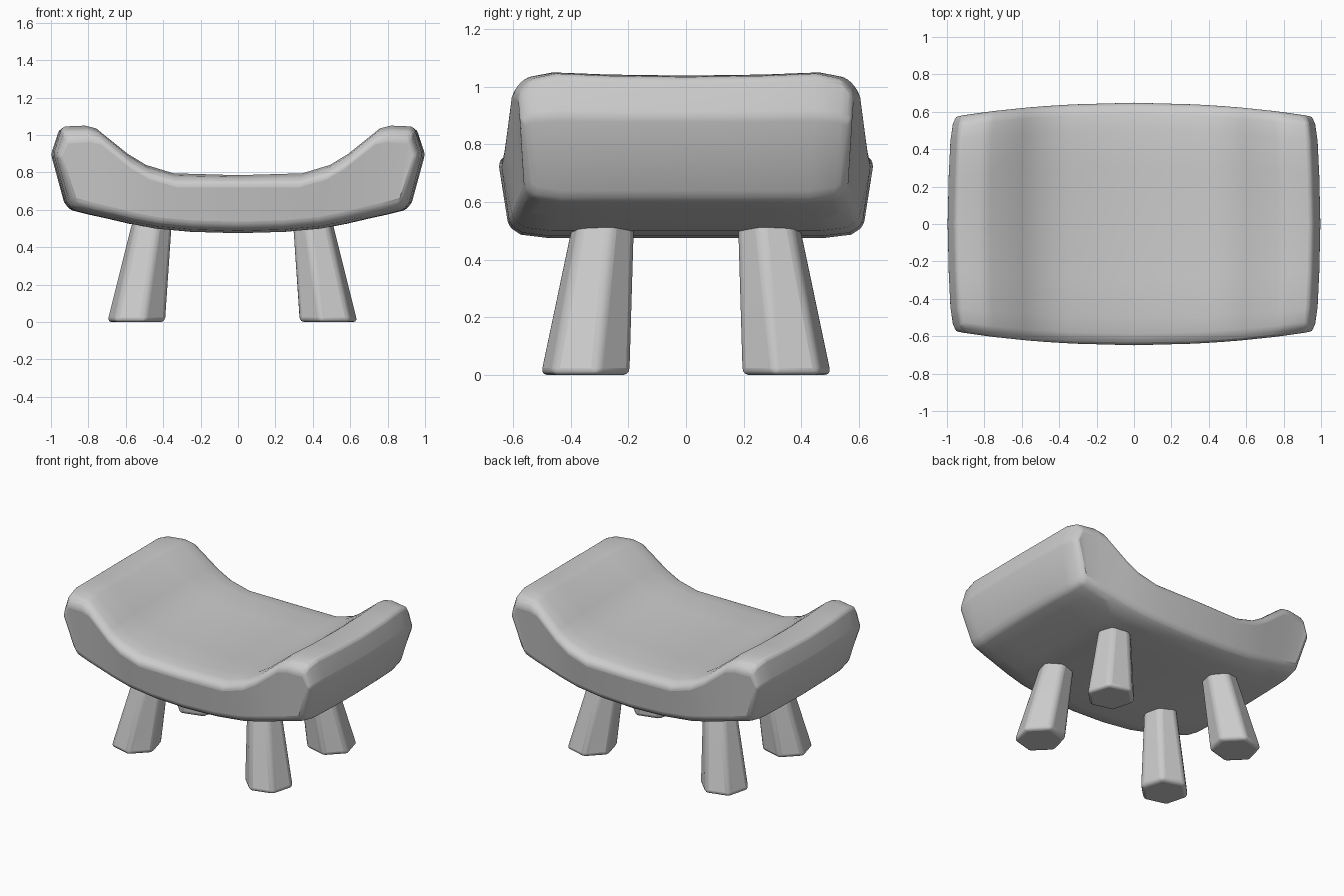
import bpy, bmesh
from math import cos, sin, radians

cube = bpy.data.objects.get("Cube")
if cube:
    bpy.data.objects.remove(cube, do_unlink=True)

grey = bpy.data.materials.new("plain grey")
grey.use_nodes = True
grey.diffuse_color = (0.6, 0.6, 0.6, 1)
grey.node_tree.nodes["Principled BSDF"].inputs["Base Color"].default_value = (0.6, 0.6, 0.6, 1)


def finish(name, bm, bevel):
    """Turn a bmesh into a smooth object with softened edges."""
    bmesh.ops.recalc_face_normals(bm, faces=bm.faces)
    mesh = bpy.data.meshes.new(name)
    bm.to_mesh(mesh)
    bm.free()
    mesh.materials.append(grey)
    ob = bpy.data.objects.new(name, mesh)
    bpy.context.collection.objects.link(ob)
    mod = ob.modifiers.new("soft edges", "BEVEL")
    mod.width = bevel
    mod.segments = 3
    mod.limit_method = "ANGLE"
    mod.angle_limit = radians(28)
    bpy.ops.object.select_all(action="DESELECT")
    ob.select_set(True)
    bpy.context.view_layer.objects.active = ob
    bpy.ops.object.shade_smooth_by_angle(angle=radians(40))
    return ob


# Seat: matching top and bottom points of the curved profile, from middle to end
top = [(0, .785), (.35, .795), (.5, .84), (.6, .9), (.77, 1.035), (.83, 1.05), (.955, 1.045), (1.0, .9)]
low = [(0, .475), (.25, .482), (.45, .5), (.58, .525), (.7, .553), (.8, .575), (.9, .6), (.93, .64)]
last = len(top) - 1

# Depth slices: share of half depth, top drop, bottom lift, end inset
slices = [(0, .012, 0, 0), (.45, .008, 0, .006), (.77, 0, 0, .015),
          (.93, .02, .012, .028), (1, .07, .04, .045)]
slices = [(-f, *rest) for f, *rest in reversed(slices[1:])] + slices


def seat_vert(bm, point, side, is_top, cut):
    x, z = point
    f, drop, lift, inset = cut
    half = .652 - .075 * x * x
    if is_top:
        z -= drop * (.6 + .4 * x) * (.3 if x == 1.0 else 1)
    else:
        half *= .945
        z += lift
    return bm.verts.new((side * x * (1 - inset), f * half, z))


bm = bmesh.new()
rings, pairs = [], []
for cut in slices:
    upper, lower = [], []
    for side in (-1, 1):
        order = range(last, 0, -1) if side < 0 else range(last + 1)
        for i in order:
            upper.append(seat_vert(bm, top[i], side, True, cut))
            lower.append(seat_vert(bm, low[i], side, False, cut))
    rings.append(upper + lower[::-1])
    pairs.append((upper, lower))
for a, b in zip(rings, rings[1:]):
    for i in range(len(a)):
        j = (i + 1) % len(a)
        bm.faces.new((a[i], a[j], b[j], b[i]))
for upper, lower in (pairs[0], pairs[-1]):
    for i in range(len(upper) - 1):
        bm.faces.new((upper[i], upper[i + 1], lower[i + 1], lower[i]))
finish("seat", bm, .02)


# Legs: splayed, tapered six-sided posts
def leg(name, sx, sy):
    bm = bmesh.new()
    shift = -.03
    levels = [(.515, .35, .165, 0), (.435, .29, .118, .5), (.42, .28, .11, .58)]
    rings = []
    for cx, cy, r, z in levels:
        ring = []
        for k in range(6):
            a = radians(45 + 60 * k)
            ring.append(bm.verts.new((sx * (cx + r * cos(a)) + shift,
                                      sy * (cy + r * sin(a)), z)))
        rings.append(ring)
    for a, b in zip(rings, rings[1:]):
        for i in range(6):
            j = (i + 1) % 6
            bm.faces.new((a[i], a[j], b[j], b[i]))
    bm.faces.new(rings[0])
    bm.faces.new(rings[-1])
    finish(name, bm, .025)


for sy, fore in ((-1, "front"), (1, "back")):
    for sx, hand in ((-1, "right"), (1, "left")):
        leg(f"{fore}_{hand}_leg", sx, sy)
